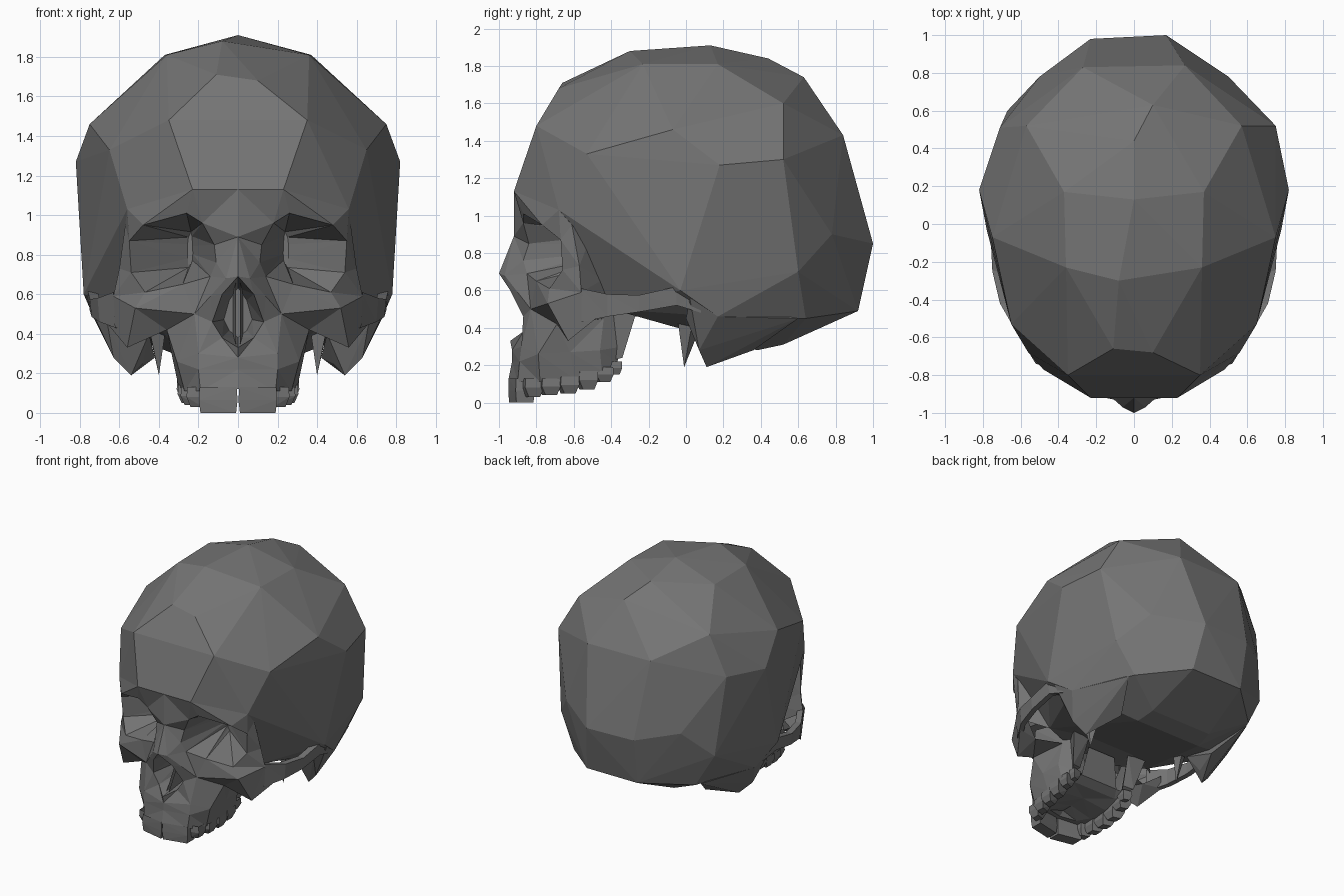
import bpy, bmesh

if "Cube" in bpy.data.objects:
    bpy.data.objects.remove(bpy.data.objects["Cube"])

bone = bpy.data.materials.new("dark_grey")
bone.diffuse_color = (.175, .175, .175, 1)
bone.use_nodes = True
bone.node_tree.nodes["Principled BSDF"].inputs["Base Color"].default_value = bone.diffuse_color


def finish(name, bm, mirror=True):
    bmesh.ops.remove_doubles(bm, verts=bm.verts, dist=0.002)
    bmesh.ops.triangulate(bm, faces=bm.faces)
    bmesh.ops.recalc_face_normals(bm, faces=bm.faces)
    me = bpy.data.meshes.new(name)
    bm.to_mesh(me)
    bm.free()
    me.materials.append(bone)
    ob = bpy.data.objects.new(name, me)
    bpy.context.collection.objects.link(ob)
    if mirror:
        m = ob.modifiers.new("mirror", 'MIRROR')
        m.use_clip = True
    return ob


def loft(bm, rows, closed=False):
    vs = [[bm.verts.new(p) for p in r] for r in rows]
    n = len(rows[0])
    for a, b in zip(vs, vs[1:]):
        for i in range(n if closed else n - 1):
            j = (i + 1) % n
            bm.faces.new((a[i], a[j], b[j], b[i]))
    return vs


def hull(bm, pts):
    vs = [bm.verts.new(p) for p in pts]
    r = bmesh.ops.convex_hull(bm, input=vs)
    dead = {g for g in r["geom_interior"] + r["geom_unused"]
            if isinstance(g, bmesh.types.BMVert)}
    bmesh.ops.delete(bm, geom=list(dead), context='VERTS')


def both(pts):
    return pts + [(-x, y, z) for x, y, z in pts if x > 0.001]


# Braincase: faceted hull, slightly uneven behind, open where the face sits
brow_side = (.56, -.68, 1.03)
temple_low = (.45, -.4, .5)
crown = [(.36, -.23, 1.81), (.37, .17, 1.81), (.57, .52, 1.6), (0, .13, 1.91)]
uneven = [(-.08, -.3, 1.88), (0, .44, 1.84), (.1, .63, 1.74), (-.11, -.66, 1.71),
          (.75, .52, 1.3), (-.71, .51, 1.3), (.27, .84, 1.43), (-.27, .83, 1.43),
          (.17, 1, .85), (-.23, .98, .85), (.1, -.68, 1.68)]
sides = [(.35, -.8, 1.48), (.23, -.92, 1.13), (.65, -.53, 1.33), (.75, -.07, 1.46),
         (.82, .18, 1.27), (.78, -.03, .6), (.72, .17, .46), (.67, .6, .7), brow_side]
back = [(.5, .78, .9), (.22, .92, .49), (.53, .64, .45)]
base = [(.28, .38, .28), (.26, .52, .31), (.25, .09, .4), (.25, -.25, .5), temple_low]
bm = bmesh.new()
hull(bm, both(crown + sides + back + base) + uneven)
bm.normal_update()
front = [f for f in bm.faces
         if f.calc_center_median().y < -.3 and f.calc_center_median().z < 1.08
         and f.normal.z < -.25 and abs(f.normal.x) < .6]
bmesh.ops.delete(bm, geom=front, context='FACES')
finish("braincase", bm, False)

# Eye sockets: outer brow-to-cheek ring, rim, then walls meeting at a deep upright edge
rim = [(.12, -.84, .85), (.18, -.87, .96), (.26, -.87, 1.01), (.48, -.77, .95),
       (.55, -.67, .87), (.54, -.66, .71), (.47, -.73, .61), (.28, -.8, .65),
       (.14, -.85, .69), (.11, -.87, .76)]
outer = [(0, -.92, .89), (0, -.92, 1.13), (.23, -.92, 1.13), brow_side,
         (.57, -.61, .95), (.6, -.57, .73), (.63, -.56, .59), (.52, -.74, .53),
         (.22, -.83, .5), (.06, -.97, .68)]
deep = [(.24 + (x - .3) * .06, -.46, .83 + (z - .82) * .45) for x, y, z in rim]
bm = bmesh.new()
loft(bm, [outer, rim, deep], True)
bm.faces.new([bm.verts.new(p) for p in deep])

# Nose bridge and nasal opening with its dividing wall
tip = (0, -1, .69)
bm.faces.new([bm.verts.new(p) for p in (outer[0], outer[9], tip)])
nose_rim = [tip, (.08, -.94, .6), (.13, -.87, .46), (.08, -.87, .38), (0, -.94, .33)]
nose_out = [outer[9], (.14, -.9, .59), outer[8], (.2, -.88, .3), (0, -.93, .28)]
nose_in = [(x * .55, -.62, .5 + (z - .5) * .7) for x, y, z in nose_rim]
loft(bm, [nose_out, nose_rim, nose_in])
bm.faces.new([bm.verts.new(p) for p in nose_in])
loft(bm, [[(.01, -.88, .34), (.01, -.78, .5), (.01, -.88, .66)],
          [(.025, -.62, .38), (.025, -.62, .5), (.025, -.62, .62)]])

# Upper jaw, with palate inside the tooth arch and its back wall
top = [nose_out[4], nose_out[3], outer[8], (.36, -.69, .42), (.3, -.44, .45), (.2, -.28, .5)]
mid = [(0, -.93, .22), (.2, -.89, .22), (.31, -.79, .26), (.33, -.62, .27),
       (.32, -.46, .28), (.25, -.34, .3)]
gum = [(0, -.95, .12), (.19, -.9, .11), (.27, -.78, .11), (.3, -.6, .13),
       (.3, -.45, .17), (.25, -.37, .21)]
inner = [(x * .65, -.45 + (y + .45) * .75, z + .01) for x, y, z in gum]
palate = [(0, y, max(.16, z)) for x, y, z in inner]
loft(bm, [top, mid, gum, inner, palate])
loft(bm, [[inner[5], palate[5]], [(.12, -.36, .45), (0, -.36, .45)]])
loft(bm, [top[3:], [(.4, -.62, .6), (.34, -.46, .6), (.24, -.36, .6)]])

# Cheekbone with its underside
low = [(.66, -.48, .45), (.56, -.63, .33), top[3]]
under = [(.62, -.44, .52), (.5, -.5, .44), top[4]]
loft(bm, [outer[6:9], low, under])

# Wall behind the socket back to the temple
loft(bm, [outer[3:7], [brow_side, (.52, -.52, .86), (.47, -.44, .66), temple_low]])
finish("face", bm)

# Cheek arches running back to the ear
bm = bmesh.new()
arch = [(.61, -.56, .52, .09), (.69, -.42, .52, .06), (.73, -.25, .53, .045),
        (.74, -.05, .57, .05), (.72, .08, .54, .06)]
loft(bm, [[(x + .01, y, z - h), (x + .02, y, z + h), (x - .03, y, z + h),
           (x - .03, y, z - h)] for x, y, z, h in arch], True)
finish("cheek_arches", bm)

# Bony bumps behind the ears and the thin spikes beside them
bm = bmesh.new()
hull(bm, [(.76, .02, .56), (.72, .17, .46), (.63, .07, .28), (.54, .11, .19),
          (.48, .16, .25), (.55, .6, .45), (.42, .36, .28), (.45, .05, .4), (.66, 0, .45)])
hull(bm, [(.4, -.01, .19), (.36, 0, .46), (.46, .04, .46), (.38, .1, .46), (.46, -.05, .48)])
finish("ear_bumps", bm)

# Skull floor between the jaw and the braincase
bm = bmesh.new()
hull(bm, both([temple_low, (.45, -.43, .62), (.26, -.22, .49), (.2, -.46, .46),
               (.2, 0, .46), (.2, -.45, .62)]))
finish("skull_floor", bm, False)
bm = bmesh.new()
hull(bm, [(.18, -.28, .48), (.34, -.26, .5), (.26, -.4, .46), (.2, -.36, .25),
          (.28, -.34, .24), (.23, -.42, .22)])
finish("jaw_wings", bm)

# Teeth: tapered blocks along the arch (x, y, bottom z, half width, top z)
bm = bmesh.new()
teeth = [(.1, -.9, 0, .098, .13), (.21, -.83, .03, .05, .13), (.24, -.74, .04, .05, .13),
         (.255, -.64, .05, .05, .14), (.26, -.54, .07, .05, .17), (.255, -.45, .11, .045, .19),
         (.235, -.39, .15, .035, .22)]
for x, y, z, w, t in teeth:
    d = min(w, .05)
    rows = [[(x + sx * w * k, y + sy * d * k + (.4 * w if sx > 0 else 0), h)
             for sx, sy in ((-1, -1), (1, -1), (1, 1), (-1, 1))]
            for h, k in ((t, .95), ((t + z) / 2, 1), (z, .92 if w > .06 else .6))]
    vs = loft(bm, rows, True)
    bm.faces.new(vs[-1])
finish("teeth", bm)
